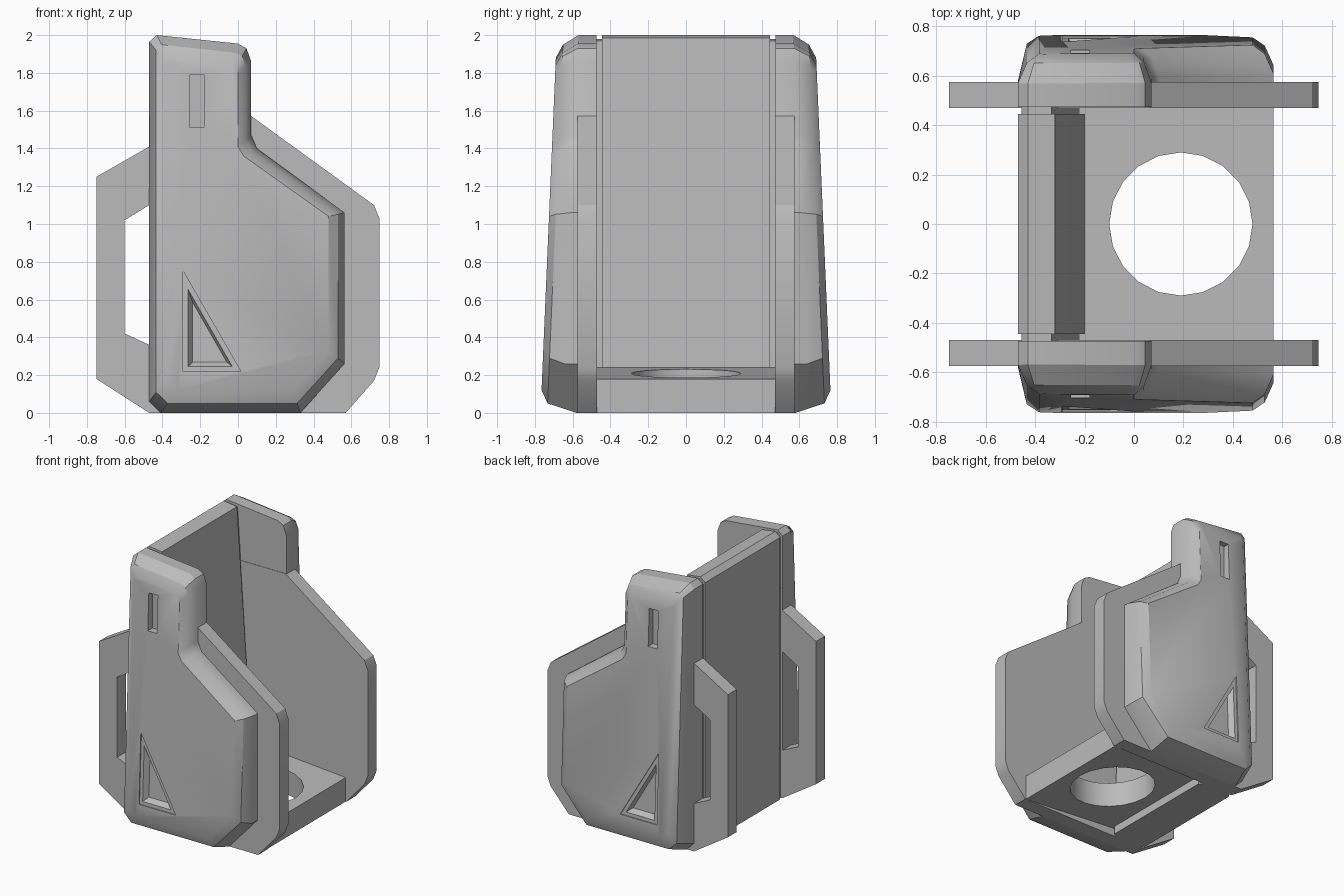
import bpy
import bmesh

cube = bpy.data.objects.get("Cube")
if cube:
    bpy.data.objects.remove(cube, do_unlink=True)

grey = bpy.data.materials.new("plain_grey")
grey.use_nodes = True
COLOUR = (0.5, 0.5, 0.5, 1)
grey.diffuse_color = COLOUR
grey.node_tree.nodes["Principled BSDF"].inputs["Base Color"].default_value = COLOUR


def loft(name, rings):
    """Closed solid through rings of equal point count."""
    bm = bmesh.new()
    rows = [[bm.verts.new(p) for p in ring] for ring in rings]
    n = len(rows[0])
    for a, b in zip(rows, rows[1:]):
        for i in range(n):
            j = (i + 1) % n
            bm.faces.new((a[i], a[j], b[j], b[i]))
    bm.faces.new(rows[0])
    bm.faces.new(rows[-1])
    bmesh.ops.recalc_face_normals(bm, faces=bm.faces)
    mesh = bpy.data.meshes.new(name)
    bm.to_mesh(mesh)
    bm.free()
    mesh.materials.append(grey)
    obj = bpy.data.objects.new(name, mesh)
    bpy.context.collection.objects.link(obj)
    return obj


def prism(name, profile, y0, y1):
    return loft(name, [[(x, y, z) for x, z in profile] for y in (y0, y1)])


def select(obj):
    bpy.ops.object.select_all(action="DESELECT")
    obj.select_set(True)
    bpy.context.view_layer.objects.active = obj


def cut(obj, cutter):
    mod = obj.modifiers.new("cut", "BOOLEAN")
    mod.operation = "DIFFERENCE"
    mod.solver = "EXACT"
    mod.object = cutter
    select(obj)
    bpy.ops.object.modifier_apply(modifier=mod.name)
    bpy.data.objects.remove(cutter, do_unlink=True)


def mirror_y(obj):
    mod = obj.modifiers.new("mirror", "MIRROR")
    mod.use_axis = (False, True, False)
    mod.use_mirror_merge = False
    select(obj)
    bpy.ops.object.modifier_apply(modifier=mod.name)


def face_y(z):
    """Outer face of the cheek leans inward with height."""
    return 0.77 - 0.043 * z


# Cheek shells: outer outline, bevelled in two bands to the outer face
base = [(-0.47, 0.06), (-0.41, 0), (0.33, 0), (0.565, 0.26), (0.565, 1.06),
        (0.1, 1.4), (0.07, 1.47), (0.07, 1.86), (0.045, 1.93), (0, 1.955),
        (-0.43, 2), (-0.47, 1.965)]
face = [(-0.385, 0.18), (-0.32, 0.12), (0.29, 0.12), (0.48, 0.33), (0.48, 1.04),
        (0.03, 1.36), (0, 1.41), (0, 1.8), (-0.01, 1.83), (-0.03, 1.84),
        (-0.37, 1.88), (-0.385, 1.86)]
mid = [(a + (c - a) * 0.42, b + (d - b) * 0.42) for (a, b), (c, d) in zip(base, face)]
shell = loft("cheek_shells", [
    [(x, 0.473, z) for x, z in base],
    [(x, 0.58 if z < 0.1 else face_y(z) - 0.115, z) for x, z in base],
    [(x, face_y(z) - 0.035, z) for x, z in mid],
    [(x, face_y(z), z) for x, z in face]])

# Recessed slot and stepped triangle in each cheek
slot = [(-0.255, 1.51), (-0.18, 1.51), (-0.18, 1.79), (-0.255, 1.79)]
cut(shell, prism("slot_cutter", slot, 0.65, 0.9))
frame = [(-0.29, 0.22), (0.015, 0.22), (-0.29, 0.75)]
inner = [(-0.265, 0.245), (-0.03, 0.245), (-0.265, 0.655)]
floor_tri = [(-0.24, 0.27), (-0.06, 0.27), (-0.24, 0.585)]


def sunk(points, depth):
    return [(x, face_y(z) - depth, z) for x, z in points]


cut(shell, loft("frame_cutter", [sunk(frame, 0.008), sunk(frame, -0.1)]))
cut(shell, loft("triangle_cutter", [sunk(floor_tri, 0.045), sunk(inner, 0.008),
                                    sunk(inner, -0.1)]))
mirror_y(shell)

# Flat side plates behind the shells
plate = prism("side_plates", [(-0.47, 0), (0.57, 0), (0.72, 0.17), (0.748, 0.24),
                              (0.748, 1.03), (0.72, 1.1), (0.065, 1.575),
                              (-0.47, 1.575)], 0.47, 0.575)
mirror_y(plate)

# Open grab handles on the rear edge of the plates
handle = prism("side_handles", [(-0.47, 1.41), (-0.75, 1.25), (-0.75, 0.18),
                                (-0.47, 0), (-0.47, 0.36), (-0.6, 0.42),
                                (-0.6, 1.02), (-0.47, 1.1)], 0.47, 0.575)
mirror_y(handle)

# Wedge-shaped wall with a slightly smaller core showing at its ends
wall = prism("back_wall", [(-0.47, 0), (-0.2, 0), (-0.2, 0.24), (-0.32, 1.985),
                           (-0.43, 2), (-0.47, 1.965)], -0.445, 0.445)
core = prism("wall_core", [(-0.455, 0), (-0.22, 0), (-0.22, 0.24), (-0.335, 1.97),
                           (-0.43, 1.98), (-0.455, 1.95)], -0.474, 0.474)

# Tilted floor slab with a round hole
floor = prism("floor_slab", [(0.565, 0), (0.565, 0.18), (-0.25, 0.243),
                             (-0.25, 0.063)], -0.474, 0.474)
bpy.ops.mesh.primitive_cylinder_add(vertices=20, radius=0.29, depth=1,
                                    location=(0.19, 0, 0.1))
cut(floor, bpy.context.object)

# Soft bevels, crisp edges
for obj in (shell, plate, handle, wall, core, floor):
    select(obj)
    bpy.ops.object.shade_smooth_by_angle(angle=0.52)
